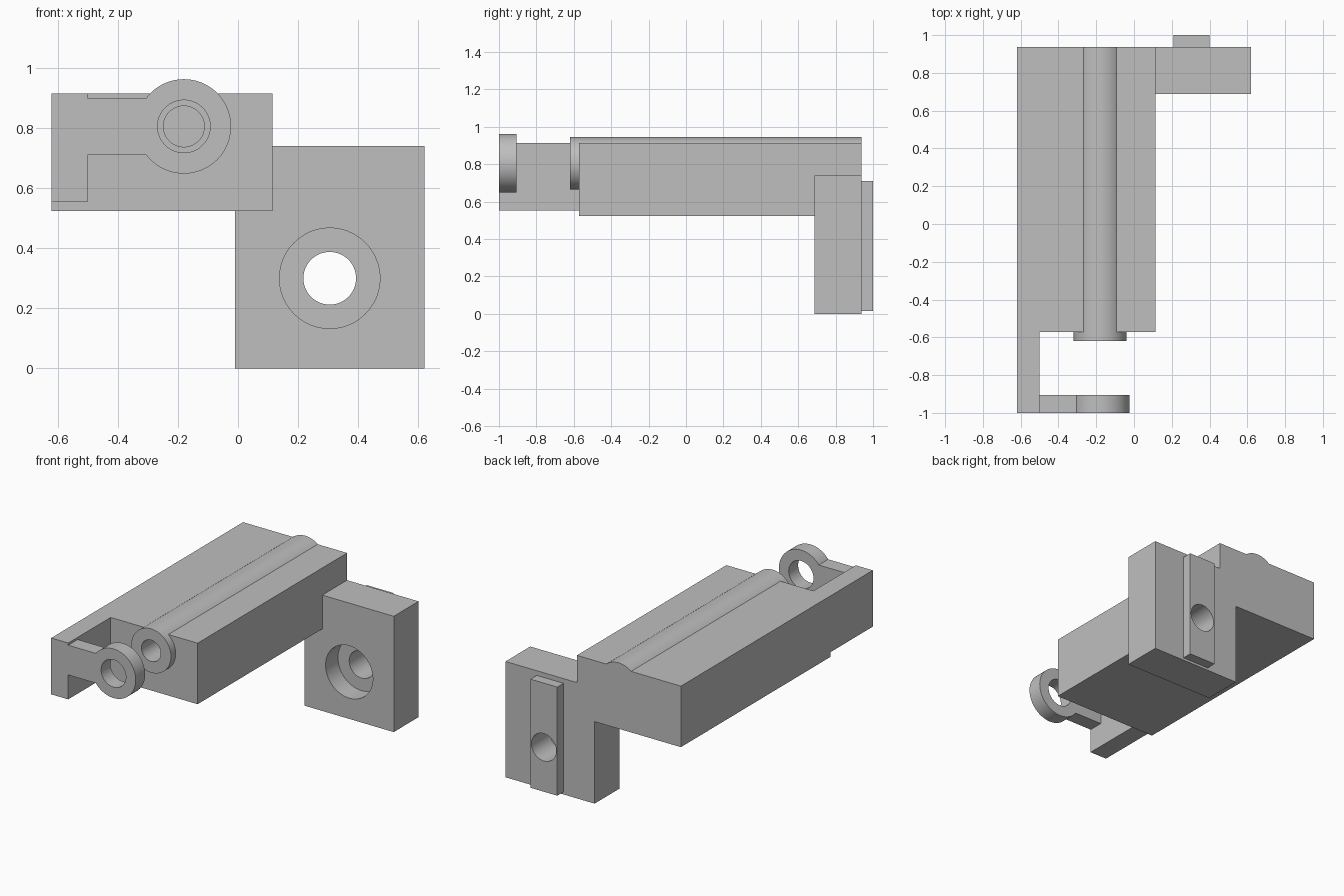
import bpy, bmesh, math
from mathutils import Matrix

cube = bpy.data.objects.get("Cube")
if cube:
    bpy.data.objects.remove(cube, do_unlink=True)

# Single grey finish
grey = bpy.data.materials.new("light grey")
grey.use_nodes = True
colour = (0.52, 0.52, 0.52, 1)
grey.diffuse_color = colour
grey.node_tree.nodes["Principled BSDF"].inputs["Base Color"].default_value = colour


def finish(name, bm):
    bmesh.ops.recalc_face_normals(bm, faces=bm.faces)
    mesh = bpy.data.meshes.new(name)
    bm.to_mesh(mesh)
    bm.free()
    mesh.materials.append(grey)
    obj = bpy.data.objects.new(name, mesh)
    bpy.context.collection.objects.link(obj)
    return obj


def slab(name, outline, y0, y1):
    """Extrude an x-z outline from y0 to y1."""
    bm = bmesh.new()
    face = bm.faces.new([bm.verts.new((x, y0, z)) for x, z in outline])
    out = bmesh.ops.extrude_face_region(bm, geom=[face])["geom"]
    bmesh.ops.translate(bm, vec=(0, y1 - y0, 0),
                        verts=[v for v in out if isinstance(v, bmesh.types.BMVert)])
    return finish(name, bm)


def box(name, x0, x1, y0, y1, z0, z1):
    return slab(name, [(x0, z0), (x1, z0), (x1, z1), (x0, z1)], y0, y1)


def cylinder(name, x, z, radius, y0, y1):
    """Round bar along y."""
    bm = bmesh.new()
    place = Matrix.Translation((x, (y0 + y1) / 2, z)) @ Matrix.Rotation(math.pi / 2, 4, 'X')
    bmesh.ops.create_cone(bm, cap_ends=True, segments=96, radius1=radius,
                          radius2=radius, depth=y1 - y0, matrix=place)
    return finish(name, bm)


def combine(target, tool, operation):
    """Apply a boolean and discard the tool object."""
    mod = target.modifiers.new(operation.lower(), 'BOOLEAN')
    mod.operation, mod.solver, mod.object = operation, 'EXACT', tool
    bpy.context.view_layer.objects.active = target
    bpy.ops.object.modifier_apply(modifier=mod.name)
    bpy.data.objects.remove(tool, do_unlink=True)


AXIS = (-0.18, 0.805)   # shared axis of tube and ring
BOLT = (0.305, 0.30)    # bolt hole axis

# Main block with the half-sunk tube and its blind bore
block = box("main_block", -0.62, 0.115, -0.572, 0.937, 0.524, 0.914)
combine(block, cylinder("tube", *AXIS, 0.14, -0.62, 0.937), 'UNION')
combine(block, cylinder("tube_bore", *AXIS, 0.068, -0.7, 0.8), 'DIFFERENCE')

# Mounting plate, notched around the block, with a counterbored hole
plate = slab("mounting_plate", [(-0.01, 0), (0.62, 0), (0.62, 0.74), (0.115, 0.74),
                                (0.115, 0.524), (-0.01, 0.524)], 0.687, 0.937)
combine(plate, cylinder("bolt_hole", *BOLT, 0.0875, 0.6, 1.1), 'DIFFERENCE')
combine(plate, cylinder("counterbore", *BOLT, 0.167, 0.6, 0.812), 'DIFFERENCE')

# Locating key on the back of the plate
key = box("locating_key", 0.21, 0.4, 0.937, 1.0, 0.016, 0.71)
combine(key, cylinder("bolt_hole", *BOLT, 0.0875, 0.8, 1.1), 'DIFFERENCE')

# Side arm reaching forward
arm = box("side_arm", -0.62, -0.5, -1.0, -0.572, 0.554, 0.914)

# Guide ring on its short bracket
ring = cylinder("guide_ring", *AXIS, 0.157, -1.0, -0.905)
combine(ring, box("bracket", -0.5, -0.2, -1.0, -0.905, 0.71, 0.9), 'UNION')
combine(ring, cylinder("ring_hole", *AXIS, 0.0875, -1.1, -0.8), 'DIFFERENCE')

# Smooth the round walls, keep the edges sharp
for part in (block, plate, key, arm, ring):
    bpy.ops.object.select_all(action='DESELECT')
    part.select_set(True)
    bpy.context.view_layer.objects.active = part
    bpy.ops.object.shade_smooth_by_angle(angle=math.radians(30))
